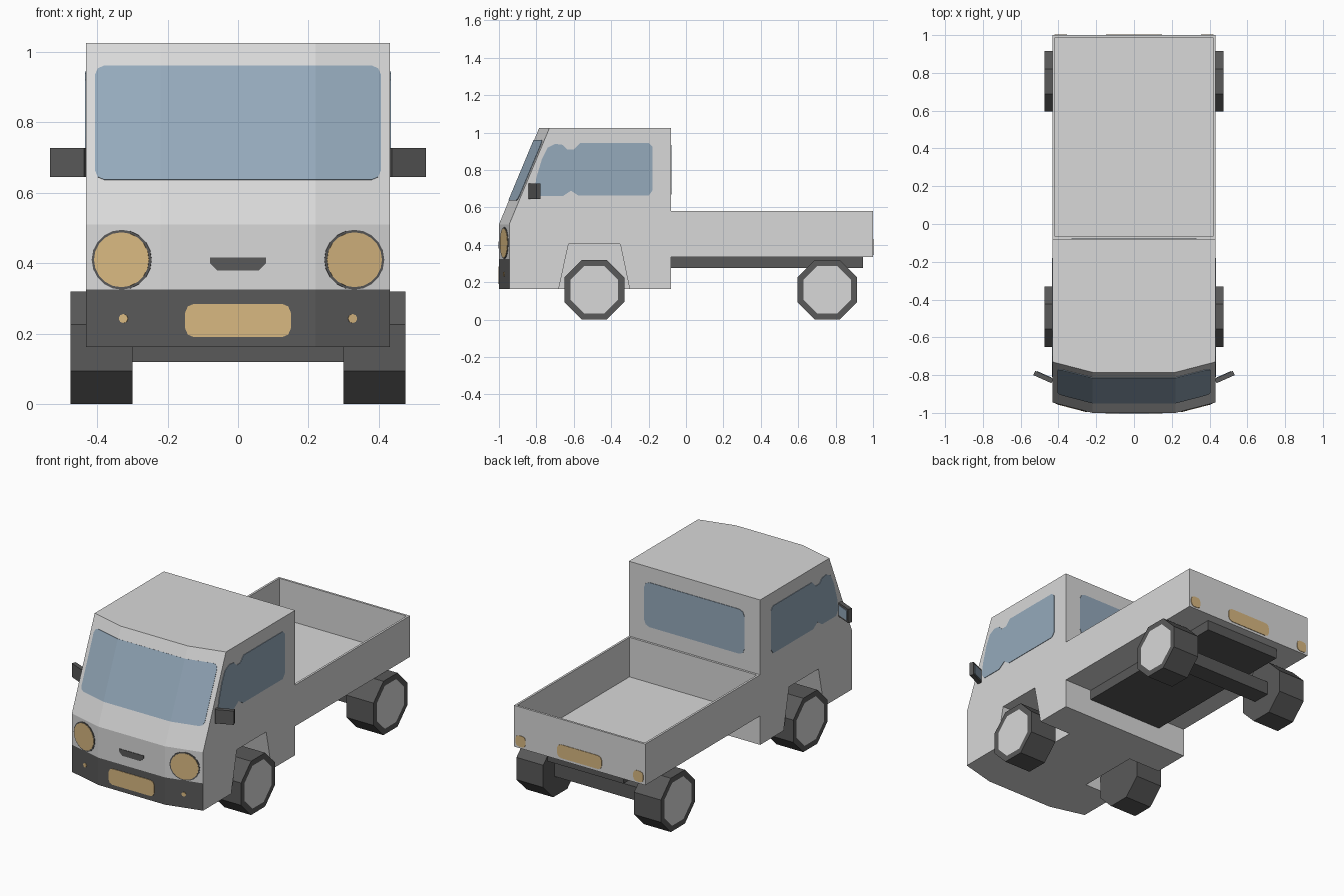
import bpy, bmesh, math
from mathutils import Matrix

if "Cube" in bpy.data.objects:
    bpy.data.objects.remove(bpy.data.objects["Cube"])


def material(name, rgb):
    m = bpy.data.materials.new(name)
    m.diffuse_color = (*rgb, 1)
    m.use_nodes = True
    m.node_tree.nodes["Principled BSDF"].inputs["Base Color"].default_value = m.diffuse_color
    return m


BODY = material("light_grey_paint", (0.69, 0.69, 0.69))
DARK = material("dark_grey", (0.10, 0.10, 0.10))
GLASS = material("blue_glass", (0.30, 0.40, 0.50))
LAMP = material("amber_lamp", (0.69, 0.48, 0.22))

W = 0.432        # half body width
CREASE = 0.22    # half width of the flat front panel


def front_y(x, z):
    """Surface of the cab front, swept back at the sides and above the waist."""
    base = -1 + max(0, z - 0.51) / 0.515 * 0.215
    return base + max(0, abs(x) - CREASE) / (W - CREASE) * 0.055


def finish(name, bm, *mats):
    me = bpy.data.meshes.new(name)
    bm.to_mesh(me)
    bm.free()
    for m in mats:
        me.materials.append(m)
    ob = bpy.data.objects.new(name, me)
    bpy.context.collection.objects.link(ob)
    return ob


def box(name, lo, hi, mat, rot=0.0):
    bm = bmesh.new()
    size = [b - a for a, b in zip(lo, hi)]
    mid = [(a + b) / 2 for a, b in zip(lo, hi)]
    mtx = Matrix.Translation(mid) @ Matrix.Rotation(rot, 4, 'Z') @ Matrix.Diagonal((*size, 1))
    bmesh.ops.create_cube(bm, size=1, matrix=mtx)
    return finish(name, bm, mat)


def plate(name, pts, to_surface, mat, thick=0.006):
    """Thin painted plate: 2D outline, split at the creases, laid on a surface."""
    bm = bmesh.new()
    bm.faces.new([bm.verts.new((u, 0, v)) for u, v in pts])
    if to_surface is on_front:
        for s in (-1, 1):
            bmesh.ops.bisect_plane(bm, geom=bm.verts[:] + bm.edges[:] + bm.faces[:],
                                   plane_co=(s * CREASE, 0, 0), plane_no=(1, 0, 0))
    for v in bm.verts:
        v.co = to_surface(v.co.x, v.co.z)
    ob = finish(name, bm, mat)
    mod = ob.modifiers.new("thickness", 'SOLIDIFY')
    mod.thickness, mod.offset = thick, 0
    return ob


def on_front(u, v):
    return (u, front_y(u, v), v)


def on_plane_y(y):
    return lambda u, v: (u, y, v)


def on_plane_x(x):
    return lambda u, v: (x, u, v)


def rounded(x0, x1, z0, z1, c):
    """Rectangle with softened corners."""
    k = c * 0.3
    return [(x0 + c, z0), (x1 - c, z0), (x1 - k, z0 + k), (x1, z0 + c),
            (x1, z1 - c), (x1 - k, z1 - k), (x1 - c, z1), (x0 + c, z1),
            (x0 + k, z1 - k), (x0, z1 - c), (x0, z0 + c), (x0 + k, z0 + k)]


def disc(x, z, r, n):
    return [(x + r * math.cos(2 * math.pi * i / n), z + r * math.sin(2 * math.pi * i / n))
            for i in range(n)]


# Cab: plan outline lofted up through a few heights, front band is the bumper
bm = bmesh.new()
rings = []
for z in (0.163, 0.325, 0.51, 1.025):
    plan = [(x, front_y(x, z)) for x in (-W, -CREASE, CREASE, W)] + [(W, -0.08), (-W, -0.08)]
    rings.append([bm.verts.new((x, y, z)) for x, y in plan])
bm.faces.new(rings[0][::-1])
bm.faces.new(rings[-1])
for a, b in zip(rings, rings[1:]):
    for i in range(6):
        j = (i + 1) % 6
        f = bm.faces.new((a[i], a[j], b[j], b[i]))
        if a is rings[0] and i < 3:
            f.material_index = 1
bmesh.ops.recalc_face_normals(bm, faces=bm.faces)
cab = finish("cab", bm, BODY, DARK)

# Wheel arches cut out of the cab
for s in (-1, 1):
    bm = bmesh.new()
    prof = [(-0.692, 0.11), (-0.628, 0.405), (-0.352, 0.405), (-0.29, 0.11)]
    f = bm.faces.new([bm.verts.new((s * 0.22, y, z)) for y, z in prof])
    ext = bmesh.ops.extrude_face_region(bm, geom=[f])
    for v in ext["geom"]:
        if isinstance(v, bmesh.types.BMVert):
            v.co.x = s * 0.6
    bmesh.ops.recalc_face_normals(bm, faces=bm.faces)
    cutter = finish("arch_cutter", bm, BODY)
    cutter.hide_render = True
    mod = cab.modifiers.new("arch", 'BOOLEAN')
    mod.operation, mod.solver, mod.object = 'DIFFERENCE', 'EXACT', cutter
    bpy.context.view_layer.objects.active = cab
    bpy.ops.object.modifier_apply(modifier=mod.name)
    bpy.data.objects.remove(cutter)

# Cargo bed: a box whose top is inset and pushed down to the floor
bed = box("cargo_bed", (-W, -0.08, 0.335), (W, 1.0, 0.58), BODY)
bm = bmesh.new()
bm.from_mesh(bed.data)
bm.normal_update()
top = max(bm.faces, key=lambda f: f.calc_center_median().z)
bmesh.ops.inset_region(bm, faces=[top], thickness=0.018)
floor = bmesh.ops.extrude_face_region(bm, geom=[top])
for v in floor["geom"]:
    if isinstance(v, bmesh.types.BMVert):
        v.co.z = 0.345
if top.is_valid:
    bmesh.ops.delete(bm, geom=[top], context='FACES_ONLY')
bmesh.ops.recalc_face_normals(bm, faces=bm.faces)
bm.to_mesh(bed.data)
bm.free()

# Chassis and rear axle
box("chassis", (-0.25, -0.09, 0.275), (0.25, 0.945, 0.336), DARK)
box("rear_axle", (-0.31, 0.70, 0.12), (0.31, 0.81, 0.20), DARK)

# Wheels: octagonal, with an inset light hub on the outer face
for s, side in ((-1, "left"), (1, "right")):
    for y, end in ((-0.49, "front"), (0.755, "rear")):
        bm = bmesh.new()
        r = 0.16 / math.cos(math.pi / 8)
        mtx = (Matrix.Translation((s * 0.387, y, 0.16)) @ Matrix.Rotation(s * math.pi / 2, 4, 'Y')
               @ Matrix.Rotation(math.pi / 8, 4, 'Z'))
        bmesh.ops.create_cone(bm, cap_ends=True, segments=8, radius1=r, radius2=r,
                              depth=0.176, matrix=mtx)
        bm.normal_update()
        hub = max(bm.faces, key=lambda f: f.calc_center_median().x * s)
        bmesh.ops.inset_region(bm, faces=[hub], thickness=0.035)
        hub.material_index = 1
        finish(f"{end}_{side}_wheel", bm, DARK, BODY)

# Windows
plate("windscreen", rounded(-0.405, 0.405, 0.637, 0.96, 0.025), on_front, GLASS)
plate("rear_window", rounded(-0.33, 0.33, 0.67, 0.935, 0.035), on_plane_y(-0.08), GLASS)
side_glass = [(-0.20, 0.945), (-0.565, 0.945), (-0.60, 0.91), (-0.635, 0.91), (-0.66, 0.935),
              (-0.70, 0.94), (-0.74, 0.92), (-0.77, 0.86), (-0.80, 0.76), (-0.81, 0.69),
              (-0.79, 0.66), (-0.66, 0.66), (-0.615, 0.69), (-0.575, 0.663), (-0.20, 0.663),
              (-0.18, 0.69), (-0.18, 0.925)]

for s, side in ((-1, "left"), (1, "right")):
    plate(f"{side}_side_window", side_glass, on_plane_x(s * W), GLASS)
    # Headlights with a dark rim, and small fog lamps
    plate(f"{side}_headlight_rim", disc(s * 0.33, 0.41, 0.085, 20), on_front, DARK, 0.004)
    plate(f"{side}_headlight", disc(s * 0.33, 0.41, 0.078, 20), on_front, LAMP, 0.008)
    plate(f"{side}_fog_lamp", disc(s * 0.325, 0.243, 0.013, 8), on_front, LAMP)
    # Tail lamps
    a, b = sorted((s * 0.355, s * 0.42))
    plate(f"{side}_tail_lamp", rounded(a, b, 0.345, 0.41, 0.02), on_plane_y(1.0), LAMP)
    # Wing mirrors with glass on the rear face
    ang = s * math.radians(24)
    cx, cy = s * 0.48, -0.81
    box(f"{side}_mirror", (cx - 0.0525, cy - 0.0125, 0.645), (cx + 0.0525, cy + 0.0125, 0.727),
        DARK, ang)
    gx, gy = cx - math.sin(ang) * 0.0125, cy + math.cos(ang) * 0.0125
    box(f"{side}_mirror_glass", (gx - 0.042, gy - 0.003, 0.657), (gx + 0.042, gy + 0.003, 0.715),
        GLASS, ang)

# Front and rear plates, nose vent
plate("front_plate", rounded(-0.15, 0.15, 0.19, 0.285, 0.025), on_front, LAMP)
plate("rear_plate", rounded(-0.147, 0.147, 0.35, 0.43, 0.025), on_plane_y(1.0), LAMP)
plate("nose_vent", [(-0.08, 0.417), (-0.08, 0.40), (-0.06, 0.38), (0.06, 0.38),
                    (0.08, 0.40), (0.08, 0.417)], on_front, DARK)
